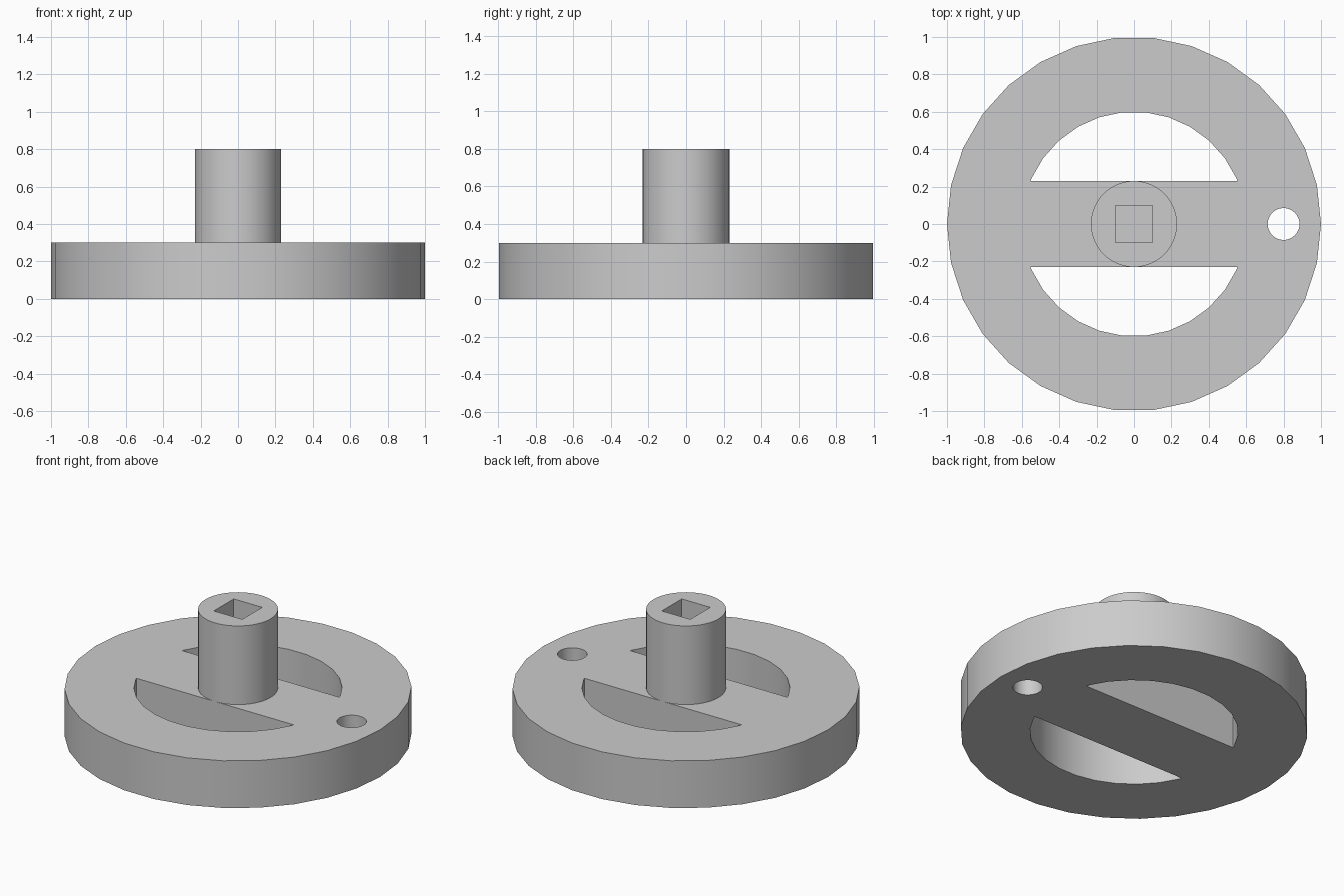
import bpy

default_cube = bpy.data.objects.get("Cube")
if default_cube:
    bpy.data.objects.remove(default_cube, do_unlink=True)

PLATE_TOP, HUB_TOP = 0.3, 0.8
HUB_RADIUS = 0.23

grey = bpy.data.materials.new("plain_grey")
grey.use_nodes = True
grey.diffuse_color = (0.6, 0.6, 0.6, 1)
grey.node_tree.nodes["Principled BSDF"].inputs["Base Color"].default_value = grey.diffuse_color


def finish(obj, name):
    obj.name = name
    obj.data.materials.append(grey)
    return obj


def cylinder(name, radius, bottom, top, sides, x=0):
    # First vertex lies on +x after the quarter turn
    bpy.ops.mesh.primitive_cylinder_add(
        vertices=sides, radius=radius, depth=top - bottom,
        location=(x, 0, (bottom + top) / 2), rotation=(0, 0, 1.5707963))
    bpy.ops.object.transform_apply(location=False, rotation=True, scale=False)
    return finish(bpy.context.object, name)


def box(name, size_x, size_y, bottom, top):
    bpy.ops.mesh.primitive_cube_add(size=1, location=(0, 0, (bottom + top) / 2))
    obj = bpy.context.object
    obj.scale = (size_x, size_y, top - bottom)
    bpy.ops.object.transform_apply(location=False, rotation=False, scale=True)
    return finish(obj, name)


def cut(target, cutter):
    mod = target.modifiers.new("cut", "BOOLEAN")
    mod.operation, mod.solver, mod.object = "DIFFERENCE", "EXACT", cutter
    bpy.context.view_layer.objects.active = target
    bpy.ops.object.modifier_apply(modifier=mod.name)
    bpy.data.objects.remove(cutter, do_unlink=True)


# Wheel: a faceted disc with two curved openings either side of a crossbar
wheel = cylinder("wheel", 1, 0, PLATE_TOP, 30)
openings = cylinder("openings_cutter", 0.6, -0.1, PLATE_TOP + 0.1, 30)
cut(openings, box("crossbar_cutter", 2, 2 * HUB_RADIUS, -0.2, PLATE_TOP + 0.2))
cut(wheel, openings)

# Round handle hole near the rim
cut(wheel, cylinder("handle_hole_cutter", 0.085, -0.1, PLATE_TOP + 0.1, 48, x=0.8))

# Hub with a square shaft socket
hub = cylinder("hub", HUB_RADIUS, PLATE_TOP, HUB_TOP, 64)
cut(hub, box("socket_cutter", 0.2, 0.2, PLATE_TOP - 0.1, HUB_TOP + 0.1))

# Smooth the round walls, keep the rims crisp
for part in (wheel, hub):
    bpy.ops.object.select_all(action="DESELECT")
    part.select_set(True)
    bpy.context.view_layer.objects.active = part
    bpy.ops.object.shade_smooth_by_angle(angle=0.52)
